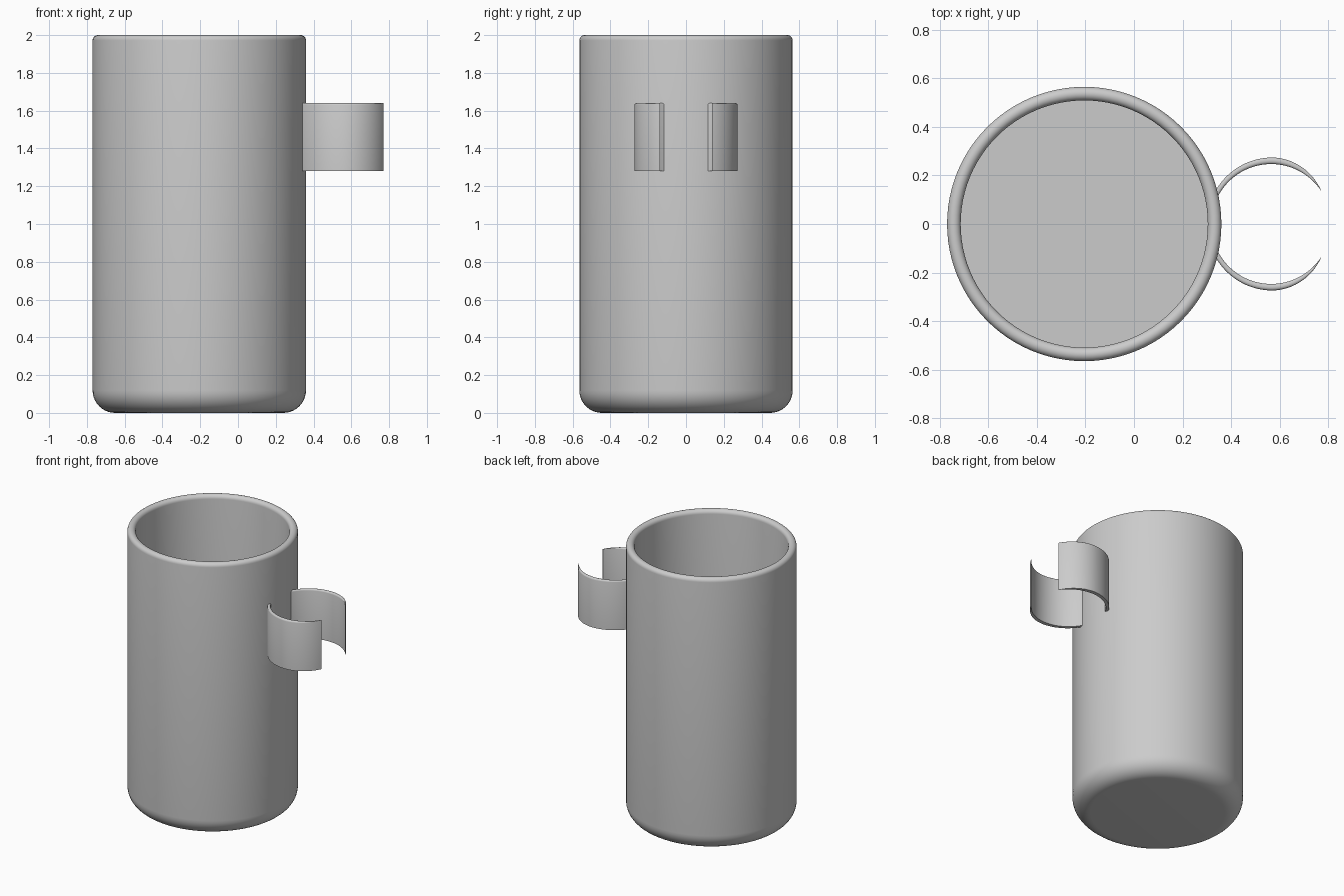
import bpy, bmesh
from math import sin, cos, pi, radians

cube = bpy.data.objects.get("Cube")
if cube:
    bpy.data.objects.remove(cube, do_unlink=True)

grey = bpy.data.materials.new("plain grey")
grey.use_nodes = True
grey.diffuse_color = (0.6, 0.6, 0.6, 1)
grey.node_tree.nodes["Principled BSDF"].inputs["Base Color"].default_value = (0.6, 0.6, 0.6, 1)


def finish(bm, name, angle):
    bmesh.ops.recalc_face_normals(bm, faces=bm.faces)
    mesh = bpy.data.meshes.new(name)
    bm.to_mesh(mesh)
    bm.free()
    mesh.materials.append(grey)
    obj = bpy.data.objects.new(name, mesh)
    bpy.context.collection.objects.link(obj)
    bpy.ops.object.select_all(action="DESELECT")
    obj.select_set(True)
    bpy.context.view_layer.objects.active = obj
    bpy.ops.object.shade_smooth_by_angle(angle=radians(angle))
    return obj


def arc(cx, cz, r, start, end, steps):
    angles = [radians(start + (end - start) * i / steps) for i in range(steps + 1)]
    return [(cx + r * cos(a), cz + r * sin(a)) for a in angles]


# Cup: rounded base, straight wall, fully rounded rim, flat inner floor
CUP_X, RADIUS, INNER, HEIGHT = -0.205, 0.565, 0.509, 2.0
FILLET, FLOOR = 0.12, 0.06
rim = (RADIUS - INNER) / 2
profile = [(0, 0)]
profile += arc(RADIUS - FILLET, FILLET, FILLET, -90, 0, 10)
profile += arc(RADIUS - rim, HEIGHT - rim, rim, 0, 180, 12)
profile += [(INNER, FLOOR), (0, FLOOR)]

bm = bmesh.new()
verts = [bm.verts.new((r, 0, z)) for r, z in profile]
edges = [bm.edges.new(pair) for pair in zip(verts, verts[1:])]
bmesh.ops.spin(bm, geom=verts + edges, cent=(0, 0, 0), axis=(0, 0, 1),
               angle=2 * pi, steps=96, use_merge=True)
bmesh.ops.remove_doubles(bm, verts=bm.verts, dist=0.0001)
cup = finish(bm, "cup", 40)
cup.location.x = CUP_X

# Side clip: two curved arms that taper to thin tips, with softened top edges
CLIP_X, CLIP_R, LOW, HIGH = 0.565, 0.247, 1.28, 1.64
TIP, ROOT, STEPS = 34, 157, 36


def clip_arm(name, side):
    bm = bmesh.new()
    rings = []
    for i in range(STEPS + 1):
        deg = TIP + (ROOT - TIP) * i / STEPS
        if deg < 90:
            thick = 0.001 + 0.026 * sin(pi / 2 * (deg - TIP) / (90 - TIP))
        else:
            thick = 0.027 - 0.008 * (deg - 90) / (ROOT - 90)
        soft = thick * 0.4
        outer = CLIP_R + thick
        section = [(CLIP_R, LOW), (outer, LOW)]
        section += arc(outer - soft, HIGH - soft, soft, 0, 90, 3)
        section += arc(CLIP_R + soft, HIGH - soft, soft, 90, 180, 3)
        a = radians(deg)
        rings.append([bm.verts.new((CLIP_X + r * cos(a), side * r * sin(a), z))
                      for r, z in section])
    for ring, nxt in zip(rings, rings[1:]):
        for k in range(len(ring)):
            j = (k + 1) % len(ring)
            bm.faces.new((ring[k], ring[j], nxt[j], nxt[k]))
    bm.faces.new(rings[0])
    bm.faces.new(rings[-1])
    return finish(bm, name, 40)


clip_arm("clip_arm_back", 1)
clip_arm("clip_arm_front", -1)
